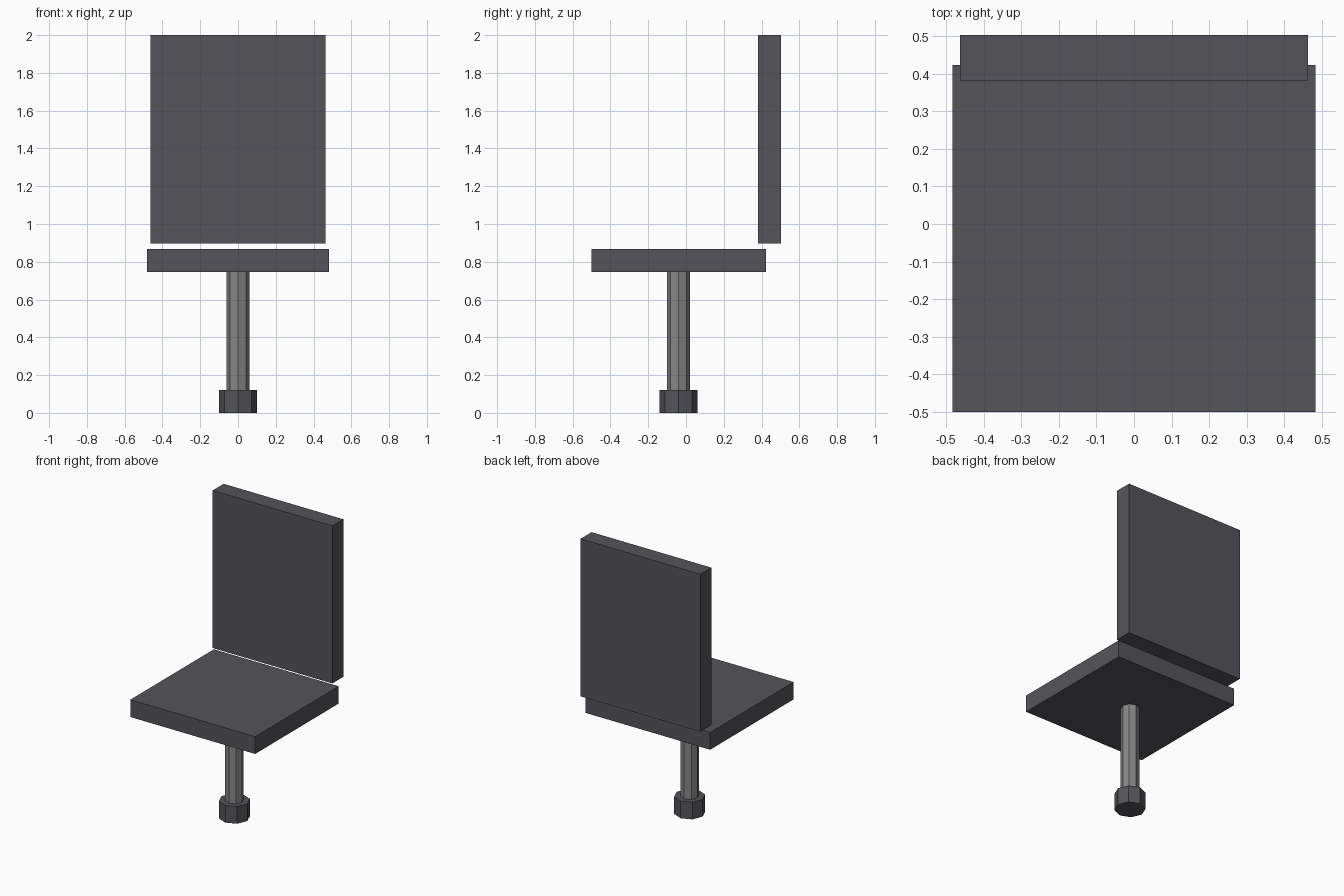
import bpy

if "Cube" in bpy.data.objects:
    bpy.data.objects.remove(bpy.data.objects["Cube"])


def material(name, rgb):
    m = bpy.data.materials.new(name)
    m.diffuse_color = (*rgb, 1.0)
    m.use_nodes = True
    m.node_tree.nodes["Principled BSDF"].inputs["Base Color"].default_value = m.diffuse_color
    return m


charcoal = material("charcoal", (0.09, 0.088, 0.102))
steel = material("steel_grey", (0.24, 0.24, 0.24))


def box(name, lo, hi, mat):
    centre = [(a + b) / 2 for a, b in zip(lo, hi)]
    bpy.ops.mesh.primitive_cube_add(size=1, location=centre)
    o = bpy.context.object
    o.name = name
    o.scale = [b - a for a, b in zip(lo, hi)]
    bpy.ops.object.transform_apply(location=False, rotation=False, scale=True)
    o.data.materials.append(mat)


def octagon(name, radius, y, z0, z1, mat):
    bpy.ops.mesh.primitive_cylinder_add(
        vertices=8, radius=radius, depth=z1 - z0, location=(0, y, (z0 + z1) / 2))
    o = bpy.context.object
    o.name = name
    o.data.materials.append(mat)


# Cushion slabs
box("seat", (-0.483, -0.50, 0.747), (0.483, 0.423, 0.868), charcoal)
box("backrest", (-0.463, 0.382, 0.898), (0.463, 0.503, 2.0), charcoal)

# Pedestal
octagon("column", 0.06, -0.04, 0.12, 0.747, steel)
octagon("foot", 0.10, -0.04, 0.0, 0.12, charcoal)
